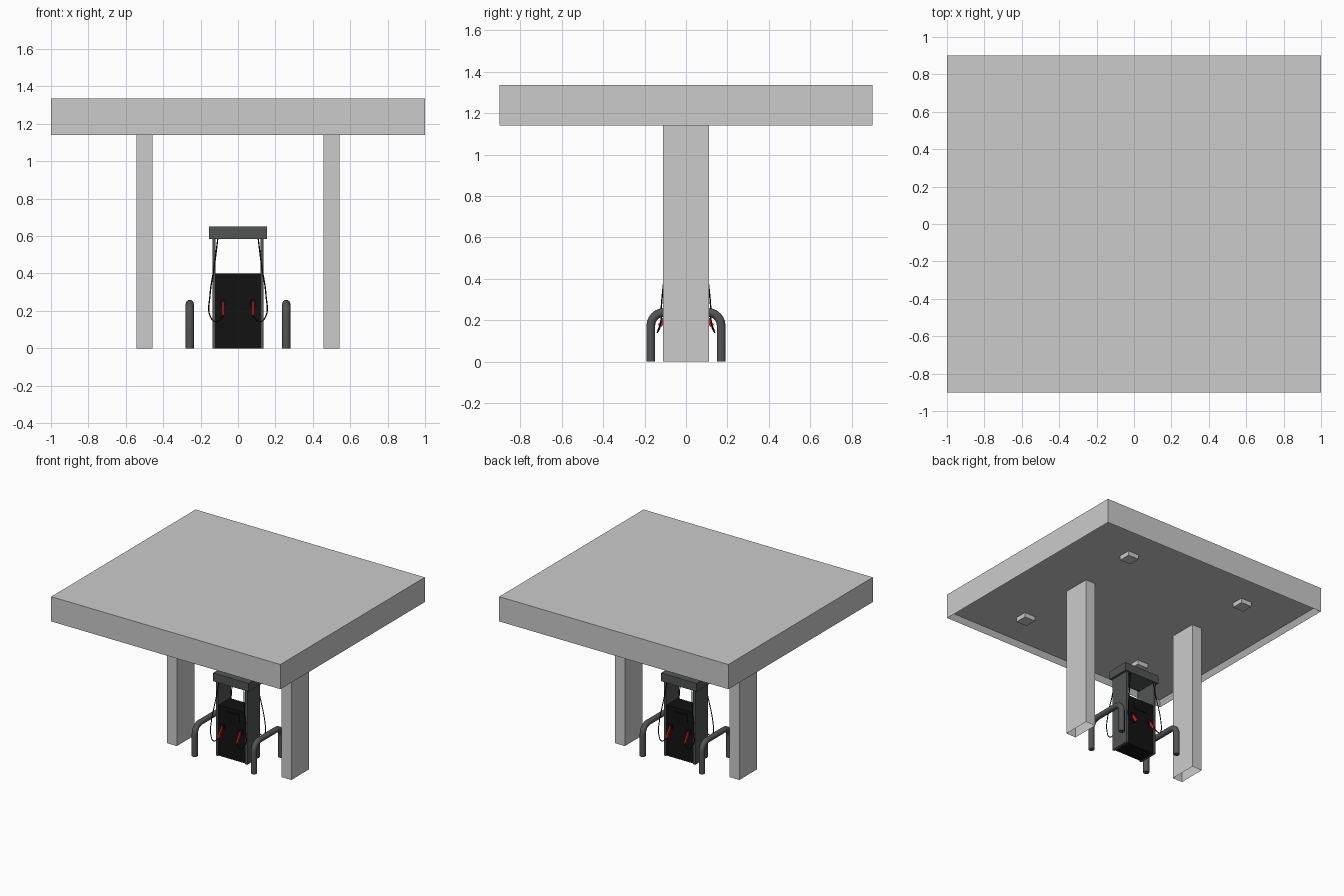
import bpy, bmesh, math
from mathutils import Vector, Matrix

if "Cube" in bpy.data.objects:
    bpy.data.objects.remove(bpy.data.objects["Cube"])


def material(name, rgb):
    m = bpy.data.materials.new(name)
    m.diffuse_color = (*rgb, 1)
    m.use_nodes = True
    m.node_tree.nodes["Principled BSDF"].inputs["Base Color"].default_value = m.diffuse_color
    return m


DARK = material("dark_grey", (0.085, 0.09, 0.09))
BLACK = material("black", (0.006, 0.006, 0.006))
RED = material("red", (0.8, 0.01, 0.01))


def finish(name, bm, mat=None):
    me = bpy.data.meshes.new(name)
    bmesh.ops.recalc_face_normals(bm, faces=bm.faces)
    bm.to_mesh(me)
    bm.free()
    ob = bpy.data.objects.new(name, me)
    bpy.context.collection.objects.link(ob)
    if mat:
        me.materials.append(mat)
    return ob


def box(name, lo, hi, mat=None, edit=None):
    bm = bmesh.new()
    bmesh.ops.create_cube(bm, size=1)
    lo, hi = Vector(lo), Vector(hi)
    for v in bm.verts:
        v.co = Vector(((lo[i] + hi[i]) / 2 + v.co[i] * (hi[i] - lo[i]) for i in range(3)))
    bm.normal_update()
    if edit:
        edit(bm)
    return finish(name, bm, mat)


def bottom_face(bm):
    return min(bm.faces, key=lambda f: f.calc_center_median().z)


def tube(name, points, radius, mat, smooth=False, sides=3):
    cu = bpy.data.curves.new(name, 'CURVE')
    cu.dimensions = '3D'
    cu.bevel_depth = radius
    cu.bevel_resolution = sides
    cu.use_fill_caps = True
    if smooth:
        sp = cu.splines.new('BEZIER')
        sp.bezier_points.add(len(points) - 1)
        for bp, p in zip(sp.bezier_points, points):
            bp.co = p
            bp.handle_left_type = bp.handle_right_type = 'AUTO'
        sp.resolution_u = 6
    else:
        sp = cu.splines.new('POLY')
        sp.points.add(len(points) - 1)
        for q, p in zip(sp.points, points):
            q.co = (*p, 1)
        sp.use_smooth = True
    cu.materials.append(mat)
    ob = bpy.data.objects.new(name, cu)
    bpy.context.collection.objects.link(ob)
    return ob


# Canopy with a recessed ceiling
def recess(bm):
    f = bottom_face(bm)
    bmesh.ops.inset_region(bm, faces=[f], thickness=0.035)
    bmesh.ops.translate(bm, verts=f.verts, vec=(0, 0, 0.04))


box("canopy", (-1, -0.9, 1.14), (1, 0.9, 1.335), edit=recess)

# Ceiling lamps
for sx in (-1, 1):
    for sy in (-1, 1):
        x, y = 0.53 * sx, 0.58 * sy
        box("ceiling_lamp", (x - 0.047, y - 0.047, 1.145), (x + 0.047, y + 0.047, 1.18))


# Hollow columns, open at the foot
def open_foot(bm):
    bmesh.ops.delete(bm, geom=[bottom_face(bm)], context='FACES_ONLY')


for s in (-1, 1):
    box("column", (s * 0.5 - 0.043, -0.11, 0), (s * 0.5 + 0.043, 0.11, 1.18), edit=open_foot)

# Bent pipe guards beside the pump
R, Y, H = 0.065, 0.17, 0.238
arc = [(Y - R + R * math.cos(a), H - R + R * math.sin(a))
       for a in (math.pi / 2 * i / 6 for i in range(7))]
side = [(Y, 0)] + arc
profile = side + [(-y, z) for y, z in reversed(side)]
for s in (-1, 1):
    tube("pipe_guard", [(s * 0.258, y, z) for y, z in profile], 0.022, DARK)

# Pump cabinet, side panels and head
box("pump_cabinet", (-0.12, -0.07, 0), (0.12, 0.07, 0.4), BLACK)
for s in (-1, 1):
    box("side_panel", (s * 0.128 - 0.009, -0.08, 0), (s * 0.128 + 0.009, 0.08, 0.59), DARK)
box("pump_head", (-0.155, -0.09, 0.585), (0.155, 0.09, 0.65), DARK)

# Display, holsters, nozzles and hoses on both faces
for f in (-1, 1):
    box("display", (-0.06, f * 0.072 - 0.003, 0.31), (0.06, f * 0.072 + 0.003, 0.37), BLACK)
    for s in (-1, 1):
        x = s * 0.08
        box("holster", (x - 0.014, f * 0.075 - 0.008, 0.225), (x + 0.014, f * 0.075 + 0.008, 0.26), BLACK)
        bm = bmesh.new()
        a, b = Vector((x, f * 0.08, 0.24)), Vector((x, f * 0.127, 0.172))
        bmesh.ops.create_cube(bm, size=1)
        d = b - a
        rot = d.to_track_quat('Z', 'X').to_matrix().to_4x4()
        bmesh.ops.transform(bm, verts=bm.verts, matrix=Matrix.Translation((a + b) / 2) @ rot
                            @ Matrix.Diagonal((0.02, 0.011, d.length, 1)))
        finish("nozzle_handle", bm, RED)
        tube("hose", [(s * 0.108, f * 0.083, 0.587), (s * 0.125, f * 0.1, 0.45),
                      (s * 0.15, f * 0.118, 0.28), (s * 0.148, f * 0.125, 0.17),
                      (s * 0.115, f * 0.138, 0.142), (x, f * 0.127, 0.172)],
             0.0035, BLACK, smooth=True, sides=1)
